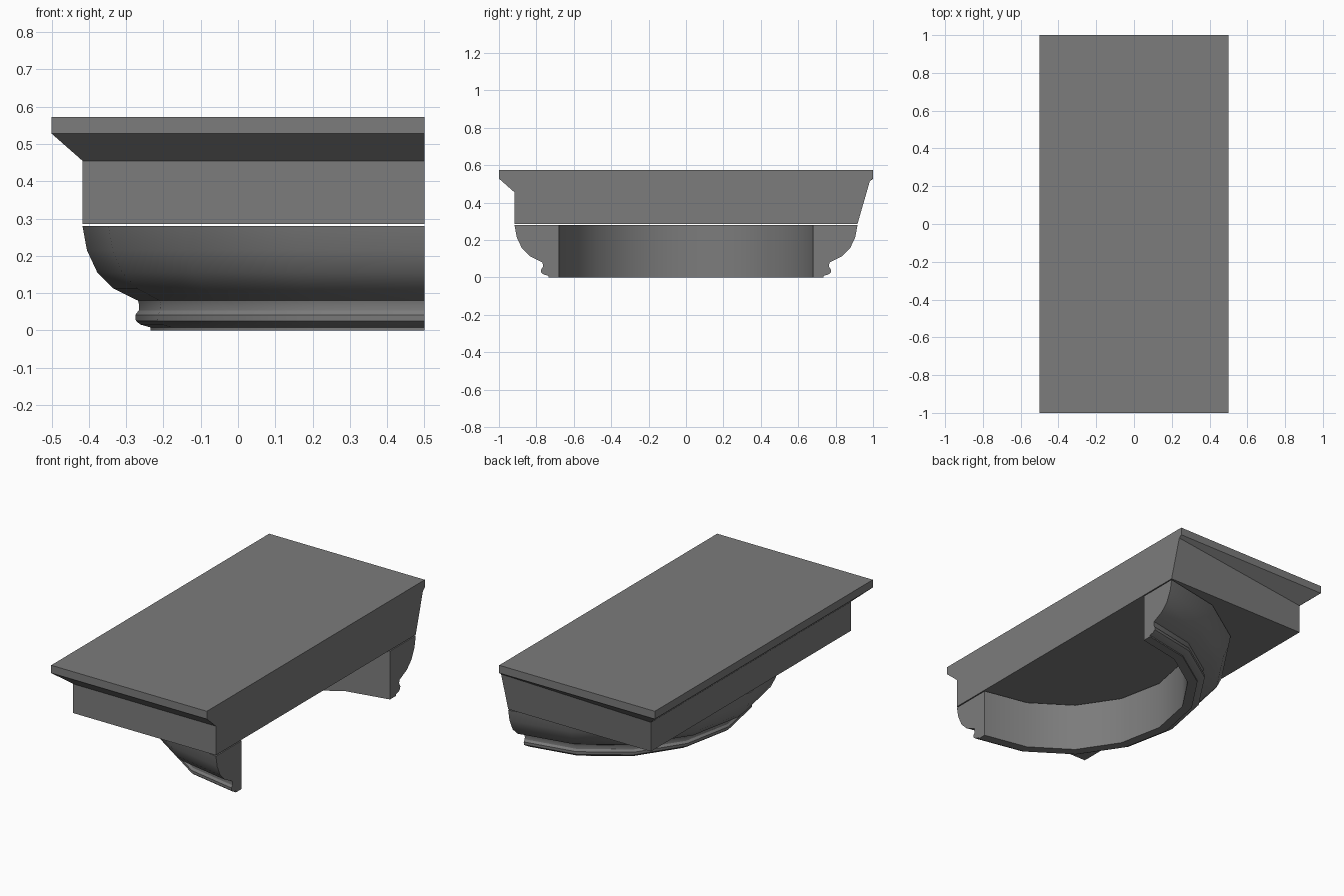
import bpy, bmesh, math

cube = bpy.data.objects.get("Cube")
if cube:
    bpy.data.objects.remove(cube, do_unlink=True)

stone = bpy.data.materials.new("grey_stone")
stone.use_nodes = True
colour = (0.2, 0.2, 0.2, 1)
stone.diffuse_color = colour
stone.node_tree.nodes["Principled BSDF"].inputs["Base Color"].default_value = colour

CUT = 0.5      # plane where the capital is sliced in half
SEGMENTS = 8   # facets in the half circle


def finish(bm, name, smooth=False):
    bmesh.ops.recalc_face_normals(bm, faces=bm.faces)
    mesh = bpy.data.meshes.new(name)
    bm.to_mesh(mesh)
    bm.free()
    obj = bpy.data.objects.new(name, mesh)
    bpy.context.collection.objects.link(obj)
    mesh.materials.append(stone)
    if smooth:
        bpy.ops.object.select_all(action='DESELECT')
        obj.select_set(True)
        bpy.context.view_layer.objects.active = obj
        bpy.ops.object.shade_smooth_by_angle(angle=math.radians(32))
    return obj


def loft(bm, sections):
    """Skin matching closed sections and cap both ends."""
    rows = [[bm.verts.new(p) for p in s] for s in sections]
    count = len(rows[0])
    for a, b in zip(rows, rows[1:]):
        for i in range(count):
            j = (i + 1) % count
            bm.faces.new((a[i], a[j], b[j], b[i]))
    bm.faces.new(rows[0])
    bm.faces.new(rows[-1])
    return rows


# Slab: rectangular levels flaring out to the top, flat at the cut
levels = [(0.917, 0.286), (0.917, 0.455), (1.0, 0.528), (1.0, 0.573)]
bm = bmesh.new()
rows = loft(bm, [[(CUT, -r, z), (CUT, r, z), (CUT - r, r, z), (CUT - r, -r, z)]
                 for r, z in levels])
# The rear corner at the cut is drawn up to the lip, so its moulding tapers
rows[1][1].co = (CUT, 0.983, 0.515)
finish(bm, "top_slab")

# Ring: moulded profile turned through a half circle, hollow in the middle
profile = [(0.68, 0), (0.734, 0), (0.734, 0.008), (0.762, 0.016), (0.774, 0.026),
           (0.775, 0.042), (0.766, 0.054), (0.765, 0.068), (0.768, 0.08),
           (0.835, 0.113), (0.877, 0.155), (0.905, 0.215), (0.917, 0.28), (0.68, 0.28)]
bm = bmesh.new()
sections = []
for k in range(SEGMENTS + 1):
    t = math.pi * k / SEGMENTS
    sections.append([(CUT - r * math.sin(t), -r * math.cos(t), z) for r, z in profile])
loft(bm, sections)
finish(bm, "moulded_half_ring", smooth=True)
